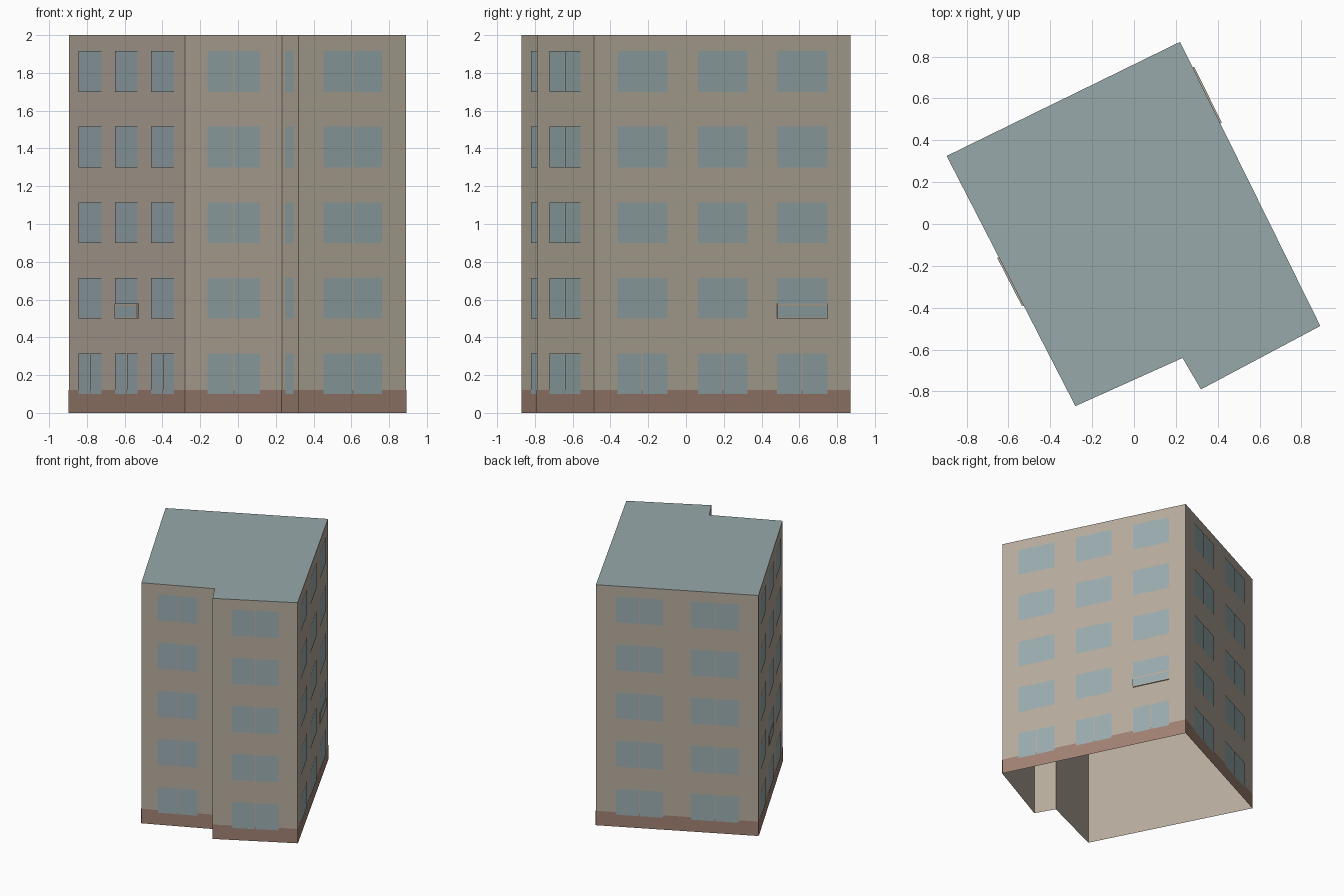
import bpy
import bmesh
from mathutils import Vector

cube = bpy.data.objects.get("Cube")
if cube:
    bpy.data.objects.remove(cube, do_unlink=True)


def material(name, rgb):
    m = bpy.data.materials.new(name)
    m.use_nodes = True
    m.diffuse_color = (*rgb, 1)
    m.node_tree.nodes["Principled BSDF"].inputs["Base Color"].default_value = (*rgb, 1)
    return m


WALL = material("beige wall", (0.47, 0.41, 0.335))
BASE = material("brown base", (0.35, 0.22, 0.17))
GLASS = material("blue grey glass", (0.32, 0.41, 0.43))
ROOF = material("grey green roof", (0.31, 0.395, 0.405))

HEIGHT = 2.0
FLOORS = 5
FLOOR_STEP = 0.4
SILL = 0.1
WINDOW_H = 0.215

# Footprint, counter-clockwise from the front left corner
OUTLINE = [(-0.28, -0.87), (0.232, -0.64), (0.32, -0.79),
           (0.89, -0.487), (0.22, 0.87), (-0.895, 0.325)]
FRONT, NOTCH, FRONT_BAY, EAST, BACK, WEST = range(len(OUTLINE))


def finish(bm, name, mats):
    mesh = bpy.data.meshes.new(name)
    bm.to_mesh(mesh)
    bm.free()
    for m in mats:
        mesh.materials.append(m)
    obj = bpy.data.objects.new(name, mesh)
    bpy.context.collection.objects.link(obj)
    return obj


def wall_point(side, t, z, out):
    """Point on a wall: t runs along it, out is the distance in front of it."""
    a = Vector(OUTLINE[side])
    d = Vector(OUTLINE[(side + 1) % len(OUTLINE)]) - a
    n = Vector((d.y, -d.x)).normalized()
    p = a + d * t + n * out
    return Vector((p.x, p.y, z))


def wall_length(side):
    return (wall_point(side, 1, 0, 0) - wall_point(side, 0, 0, 0)).length


def panel(bm, side, t0, t1, z0, z1, out):
    corners = [(t0, z0), (t1, z0), (t1, z1), (t0, z1)]
    return bm.faces.new([bm.verts.new(wall_point(side, t, z, out)) for t, z in corners])


# Walls and flat roof, open underneath
bm = bmesh.new()
low = [bm.verts.new((x, y, 0)) for x, y in OUTLINE]
top = [bm.verts.new((x, y, HEIGHT)) for x, y in OUTLINE]
for i in range(len(OUTLINE)):
    j = (i + 1) % len(OUTLINE)
    bm.faces.new((low[i], low[j], top[j], top[i]))
bm.faces.new(top).material_index = 1
finish(bm, "building_shell", [WALL, ROOF])

# Base course around the foot of the walls
bm = bmesh.new()
for side in range(len(OUTLINE)):
    panel(bm, side, 0, 1, 0, 0.12, 0.002)
finish(bm, "base_course", [BASE])

# Windows: spans along each wall, and whether every floor has two panes
THREE = [(0.09, 0.285), (0.404, 0.597), (0.713, 0.91)]
LAYOUT = {
    "front": (FRONT, [(0.23, 0.77)], True),
    "notch": (NOTCH, [(0.25, 0.75)], False),
    "front_bay": (FRONT_BAY, [(0.23, 0.775)], True),
    "left": (EAST, THREE, False),
    "back": (BACK, [(0.123, 0.414), (0.586, 0.877)], True),
    "right": (WEST, THREE, False),
}
for name, (side, spans, paired) in LAYOUT.items():
    bm = bmesh.new()
    gap = 0.004 / wall_length(side)
    for floor in range(FLOORS):
        z = SILL + FLOOR_STEP * floor
        for t0, t1 in spans:
            if paired or (floor == 0 and len(spans) > 1):
                mid = (t0 + t1) / 2
                panes = [(t0, mid - gap), (mid + gap, t1)]
            else:
                panes = [(t0, t1)]
            for a, b in panes:
                panel(bm, side, a, b, z, z + WINDOW_H, 0.004)
    finish(bm, name + "_windows", [GLASS])


# Thin glazed guard in front of one second-floor window on each long wall
def guard(name, side, span):
    z0, z1 = SILL + FLOOR_STEP, SILL + FLOOR_STEP + 0.08
    bm = bmesh.new()
    face = panel(bm, side, *span, z0, z1, 0.0)
    ext = bmesh.ops.extrude_face_region(bm, geom=[face])
    shift = wall_point(side, 0, 0, 0.008) - wall_point(side, 0, 0, 0)
    verts = [v for v in ext["geom"] if isinstance(v, bmesh.types.BMVert)]
    bmesh.ops.translate(bm, verts=verts, vec=shift)
    bmesh.ops.recalc_face_normals(bm, faces=bm.faces)
    glass = panel(bm, side, *span, z0 + 0.008, z1 - 0.014, 0.0095)
    glass.material_index = 1
    finish(bm, name, [WALL, GLASS])


guard("left_window_guard", EAST, THREE[2])
guard("right_window_guard", WEST, THREE[1])
